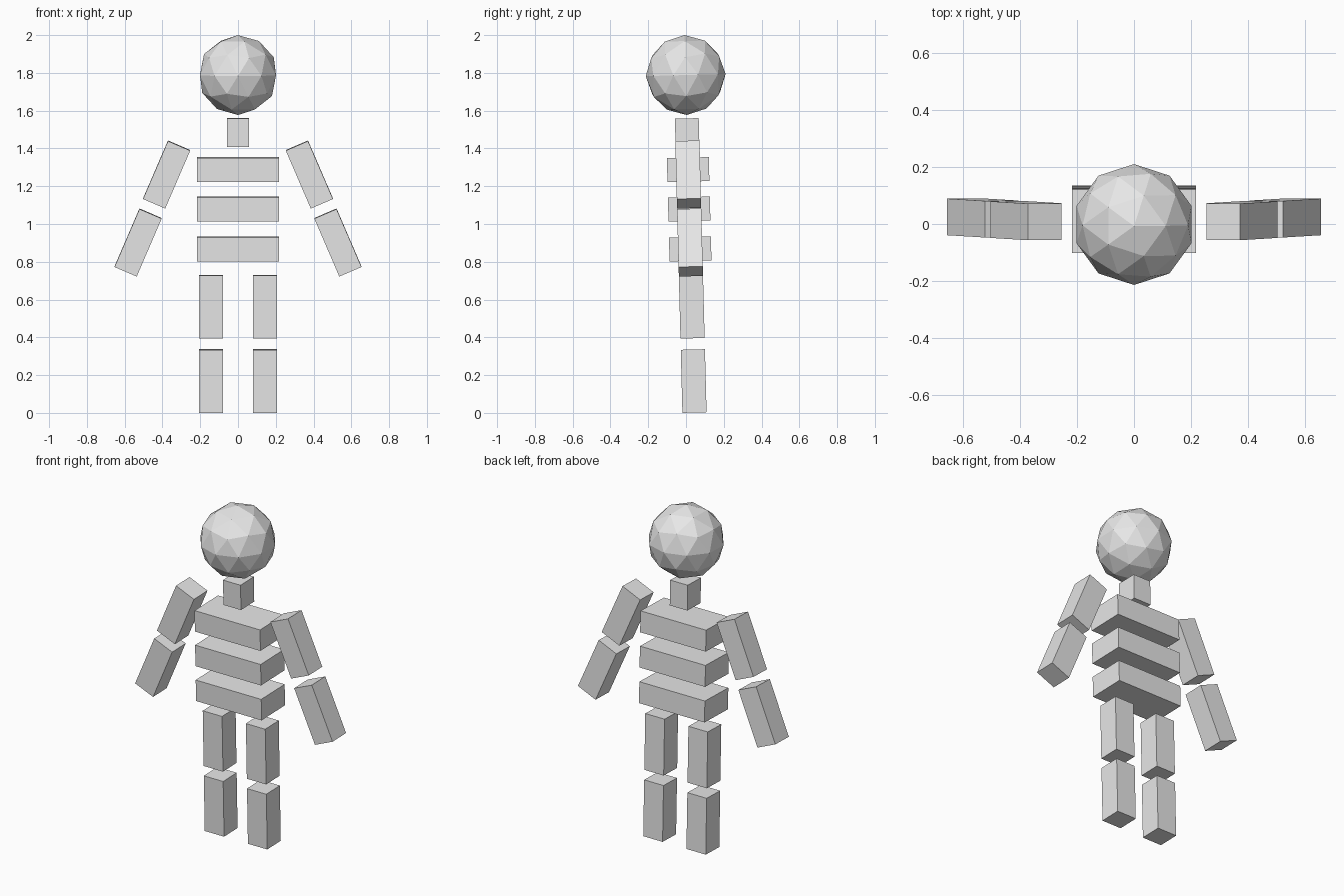
import bpy
import math
from mathutils import Matrix

if "Cube" in bpy.data.objects:
    bpy.data.objects.remove(bpy.data.objects["Cube"])

LEAN = math.radians(1.5)   # whole figure leans slightly forward
grey = bpy.data.materials.new("light grey")
grey.diffuse_color = (0.8, 0.8, 0.8, 1)
grey.use_nodes = True
grey.node_tree.nodes["Principled BSDF"].inputs["Base Color"].default_value = grey.diffuse_color


def place(name, x, z, swing=0.0):
    """Name the active object and set it on the leaning body axis."""
    obj = bpy.context.object
    obj.name = name
    y = 0.045 - math.tan(LEAN) * z
    obj.matrix_world = (Matrix.Translation((x, y, z))
                        @ Matrix.Rotation(LEAN, 4, 'X')
                        @ Matrix.Rotation(swing, 4, 'Y'))
    obj.data.materials.append(grey)


def block(name, size, x, z, swing=0.0):
    bpy.ops.mesh.primitive_cube_add(size=1)
    for v in bpy.context.object.data.vertices:
        v.co = [c * s for c, s in zip(v.co, size)]
    place(name, x, z, swing)


# Faceted head
bpy.ops.mesh.primitive_ico_sphere_add(subdivisions=2, radius=0.2115)
place("head", 0, 1.7885)

# Neck and three torso slabs
block("neck", (0.116, 0.126, 0.15), 0, 1.484)
for name, z in (("chest", 1.288), ("waist", 1.079), ("hips", 0.868)):
    block(name, (0.434, 0.222, 0.127), 0, z)

# Mirrored limbs: name, x, z, outward swing
limb = (0.128, 0.128, 0.334)
for side, s in (("left", 1), ("right", -1)):
    for name, x, z, swing in (("upper_arm", 0.378, 1.262, 23.3),
                              ("forearm", 0.529, 0.902, 23.3),
                              ("thigh", 0.143, 0.562, 0),
                              ("shin", 0.143, 0.1687, 0)):
        block(f"{side}_{name}", limb, s * x, z, -s * math.radians(swing))
